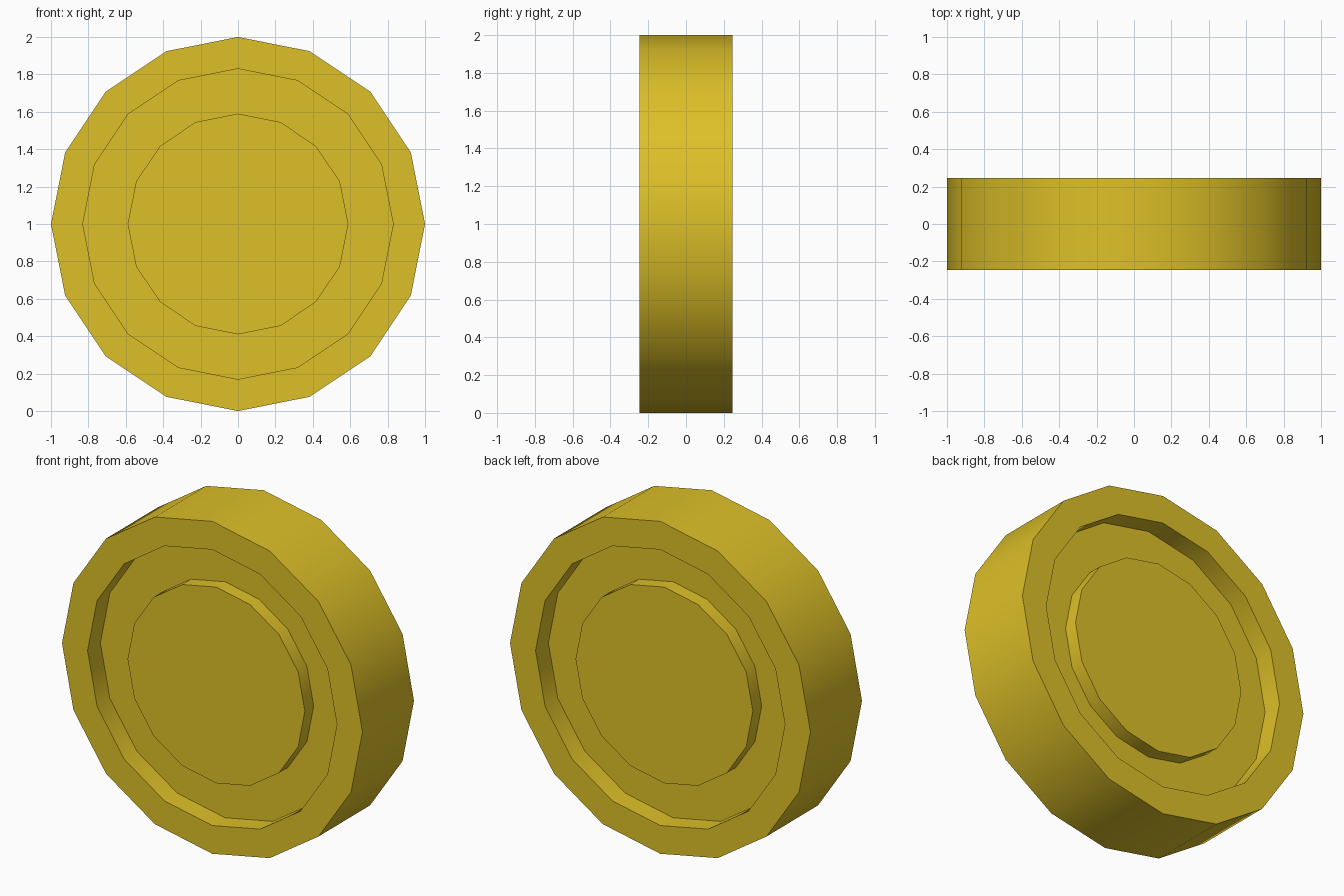
import bpy, bmesh
from math import sin, cos, pi

cube = bpy.data.objects.get("Cube")
if cube:
    bpy.data.objects.remove(cube, do_unlink=True)

SIDES = 16
HALF = 0.245            # half the thickness
GROOVE, FACE = 0.122, 0.038   # depth of the groove and of the central face

# Gold material
gold = bpy.data.materials.new("gold yellow")
gold.use_nodes = True
colour = (0.73, 0.53, 0.021, 1)
gold.diffuse_color = colour
gold.node_tree.nodes["Principled BSDF"].inputs["Base Color"].default_value = colour

# Half profile (radius, y) from the central face out to the rim, then mirrored
half = [(0.59, FACE - HALF), (0.59, GROOVE - HALF),
        (0.83, GROOVE - HALF), (0.83, -HALF), (1.0, -HALF)]
profile = half + [(r, -y) for r, y in reversed(half)]

# Turn the profile around the y axis
bm = bmesh.new()
rings = []
for r, y in profile:
    angles = [2 * pi * i / SIDES for i in range(SIDES)]
    rings.append([bm.verts.new((r * sin(a), y, 1 + r * cos(a))) for a in angles])
for a, b in zip(rings, rings[1:]):
    for i in range(SIDES):
        j = (i + 1) % SIDES
        bm.faces.new((a[i], a[j], b[j], b[i]))

# Central faces, front and back
bm.faces.new(rings[0])
bm.faces.new(rings[-1])
bmesh.ops.recalc_face_normals(bm, faces=bm.faces)

mesh = bpy.data.meshes.new("coin")
bm.to_mesh(mesh)
bm.free()
mesh.materials.append(gold)
coin = bpy.data.objects.new("coin", mesh)
bpy.context.collection.objects.link(coin)

# Smooth around the rim, crisp at the corners
bpy.ops.object.select_all(action='DESELECT')
coin.select_set(True)
bpy.context.view_layer.objects.active = coin
bpy.ops.object.shade_smooth_by_angle(angle=pi / 6)
